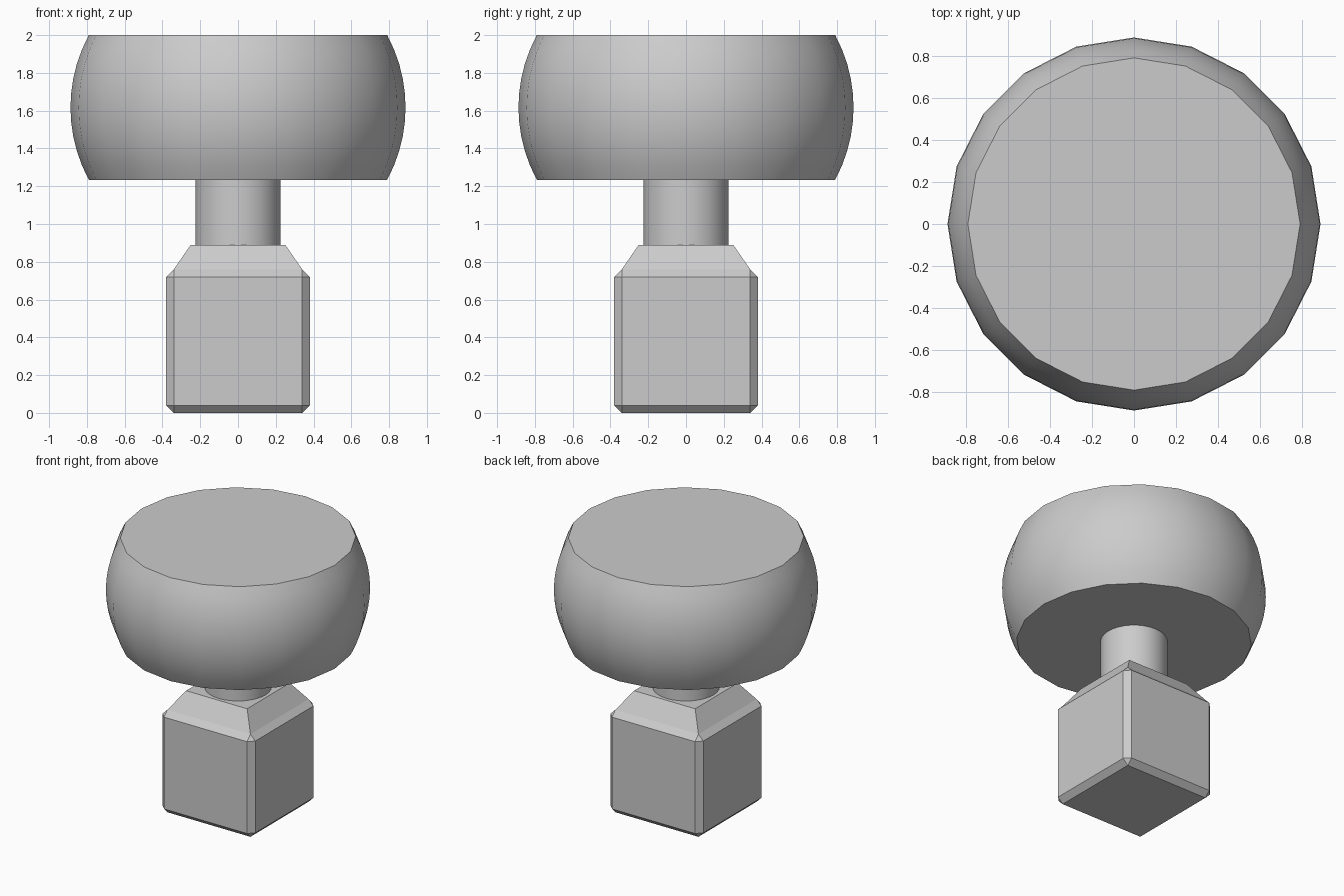
import bpy, bmesh, math

cube = bpy.data.objects.get("Cube")
if cube:
    bpy.data.objects.remove(cube, do_unlink=True)

GREY = (0.6, 0.6, 0.6, 1)
grey = bpy.data.materials.new("plain grey")
grey.use_nodes = True
grey.diffuse_color = GREY
grey.node_tree.nodes["Principled BSDF"].inputs["Base Color"].default_value = GREY


def make_object(name, bm, smooth_angle=None):
    bmesh.ops.recalc_face_normals(bm, faces=bm.faces[:])
    mesh = bpy.data.meshes.new(name)
    bm.to_mesh(mesh)
    bm.free()
    mesh.materials.append(grey)
    obj = bpy.data.objects.new(name, mesh)
    bpy.context.collection.objects.link(obj)
    if smooth_angle:
        bpy.ops.object.select_all(action="DESELECT")
        obj.select_set(True)
        bpy.context.view_layer.objects.active = obj
        bpy.ops.object.shade_smooth_by_angle(angle=math.radians(smooth_angle))
    return obj


def lathe(name, profile, sides):
    """Closed solid of revolution from (radius, height) pairs."""
    bm = bmesh.new()
    turn = 2 * math.pi / sides
    rings = [[bm.verts.new((r * math.cos(i * turn), r * math.sin(i * turn), z))
              for i in range(sides)] for r, z in profile]
    for low, high in zip(rings, rings[1:]):
        for i in range(sides):
            j = (i + 1) % sides
            bm.faces.new((low[i], low[j], high[j], high[i]))
    bm.faces.new(rings[0][::-1])
    bm.faces.new(rings[-1])
    return make_object(name, bm, 35)


# Bulging round head with flat top and bottom
half, middle, widest, rim = 0.383, 1.617, 0.887, 0.79
bulge = widest - rim
arc = (half ** 2 + bulge ** 2) / (2 * bulge)
steps = 10
profile = []
for k in range(steps + 1):
    h = half * (2 * k / steps - 1)
    profile.append((widest - arc + math.sqrt(arc ** 2 - h ** 2), middle + h))
lathe("head", profile, 20)

# Round neck
lathe("neck", [(0.225, 0.85), (0.225, 1.26)], 32)

# Chamfered block base with a tapered shoulder
bm = bmesh.new()
bmesh.ops.create_cube(bm, size=0.76)
bmesh.ops.translate(bm, verts=bm.verts[:], vec=(0, 0, 0.38))
bmesh.ops.bevel(bm, geom=bm.edges[:], offset=0.04, segments=1, affect="EDGES")
top = max(bm.faces, key=lambda f: f.calc_center_median().z)
shoulder = bmesh.ops.extrude_discrete_faces(bm, faces=[top])["faces"][0]
for v in shoulder.verts:
    v.co.x *= 0.25 / 0.34
    v.co.y *= 0.25 / 0.34
    v.co.z = 0.89
make_object("base", bm)
